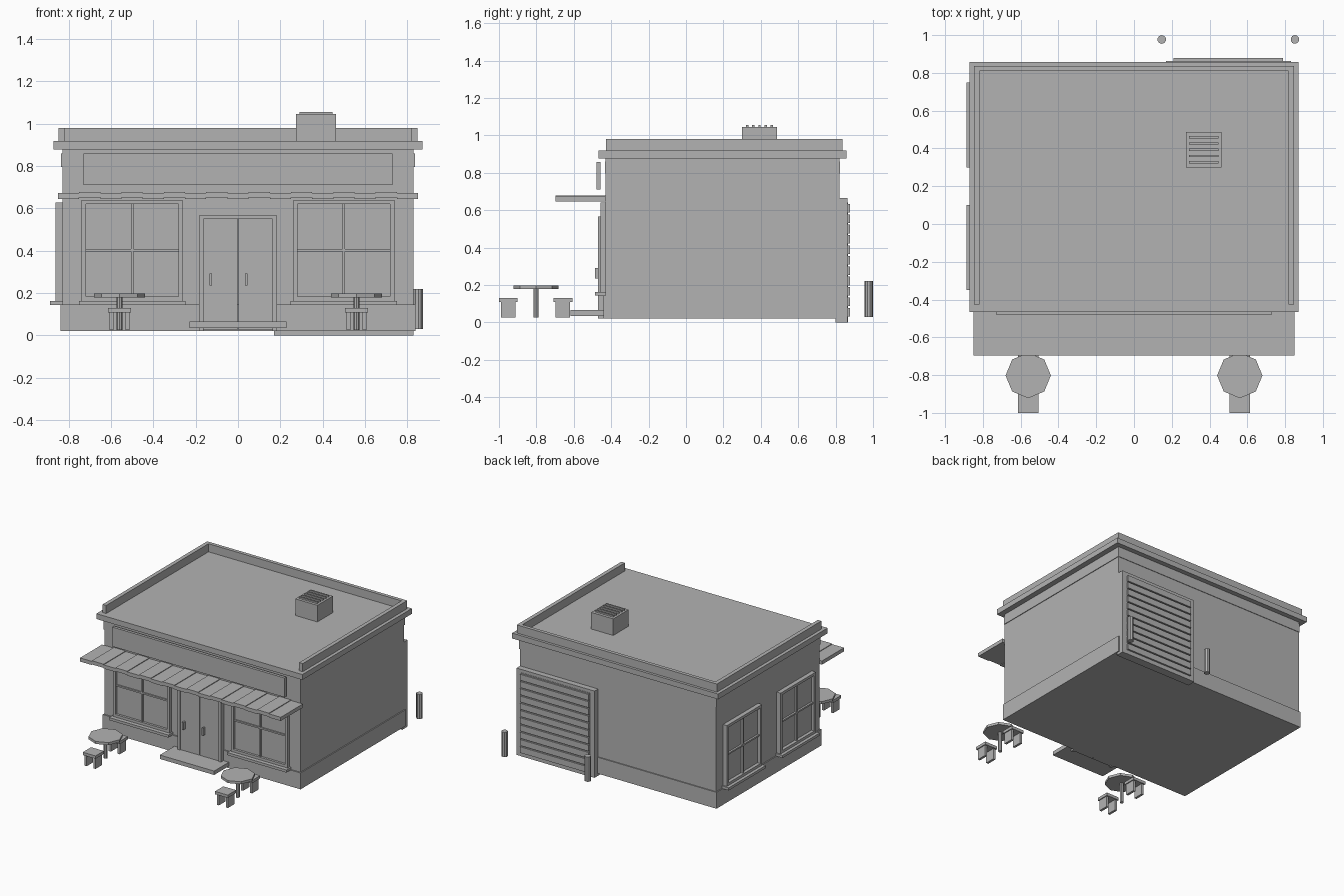
import bpy
from math import pi

cube = bpy.data.objects.get("Cube")
if cube:
    bpy.data.objects.remove(cube, do_unlink=True)

grey = bpy.data.materials.new("plain grey")
grey.use_nodes = True
colour = (0.45, 0.45, 0.45, 1)
grey.diffuse_color = colour
grey.node_tree.nodes["Principled BSDF"].inputs["Base Color"].default_value = colour


def box(name, x, y, z):
    """Box from (min, max) pairs on each axis."""
    bpy.ops.mesh.primitive_cube_add(size=1, location=[sum(p) / 2 for p in (x, y, z)])
    ob = bpy.context.object
    ob.name = name
    ob.scale = [p[1] - p[0] for p in (x, y, z)]
    bpy.ops.object.transform_apply(location=False, rotation=False, scale=True)
    ob.data.materials.append(grey)
    return ob


def post(name, x, y, z, radius, sides=8):
    """Upright prism between two heights."""
    bpy.ops.mesh.primitive_cylinder_add(vertices=sides, radius=radius, depth=z[1] - z[0],
                                        location=(x, y, sum(z) / 2))
    ob = bpy.context.object
    ob.name = name
    ob.data.materials.append(grey)
    return ob


def around(c, half):
    return (c - half, c + half)


# Building shell
FRONT, BACK, SIDE = -0.43, 0.82, 0.83
box("plinth", around(0, 0.838), (-0.44, 0.828), (0.02, 0.145))
box("walls", around(0, SIDE), (FRONT, BACK), (0.1, 0.9))
box("wall_band", around(0, 0.835), (-0.434, 0.824), (0.795, 0.86))
box("cornice_roof", around(0, 0.872), (-0.467, 0.857), (0.877, 0.918))

# Parapet, open at the front
box("parapet_back", around(0, 0.847), (0.81, 0.837), (0.91, 0.98))
for name, s in (("left", 1), ("right", -1)):
    box("parapet_" + name, around(s * 0.832, 0.015), (-0.427, 0.811), (0.91, 0.98))

# Roof vent with ribs on top
box("roof_vent", (0.275, 0.462), (0.3, 0.487), (0.91, 1.045))
for i in range(5):
    box("vent_rib", (0.29, 0.447), around(0.327 + i * 0.033, 0.006), (1.04, 1.056))

# Sign board
box("sign_board", around(0, 0.73), (-0.479, -0.457), (0.71, 0.858))

# Awning of alternating slats
for i in range(17):
    lift = 0.005 * (i % 2)
    box("awning_slat", around((i - 8) * 0.1, 0.05), (-0.697, FRONT),
        (0.645 + lift, 0.673 + lift))


def window(name, centre, half, z, depth, rotate, origin):
    """Framed four-pane window built facing -y, then turned and placed."""
    parts = [box(name + "_glass", around(0, half), (-0.008, 0.02), z)]
    f = 0.02
    for s in (-1, 1):
        parts.append(box(name + "_jamb", around(s * (half - f / 2), f / 2), (-depth, 0), z))
    for low in (z[0], z[1] - f):
        parts.append(box(name + "_rail", around(0, half - f), (-depth, 0), (low, low + f)))
    mid = sum(z) / 2
    parts.append(box(name + "_mullion", around(0, 0.006), (-depth * 0.7, 0), z))
    parts.append(box(name + "_crossbar", around(0, half - f), (-depth * 0.7, 0), around(mid, 0.006)))
    parts.append(box(name + "_sill", around(0, half + 0.012), (-0.057, 0), (0.143, 0.163)))
    bpy.ops.object.select_all(action='DESELECT')
    for p in parts:
        p.select_set(True)
    bpy.context.view_layer.objects.active = parts[0]
    bpy.ops.object.join()
    ob = bpy.context.object
    ob.name = name
    # Put the pivot on the wall plane before turning
    bpy.ops.object.transform_apply(location=True, rotation=False, scale=False)
    ob.rotation_euler.z = rotate
    ob.location = origin


for s in (-1, 1):
    window("front_window", 0, 0.239, (0.163, 0.64), 0.026, 0, (s * 0.5, FRONT, 0))
for y in (0.525, -0.125):
    window("side_window", 0, 0.213, (0.163, 0.628), 0.033, -pi / 2, (-SIDE, y, 0))

# Double entrance door with frame, handles and step
for s in (-1, 1):
    box("door_jamb", around(s * 0.173, 0.011), (-0.47, FRONT), (0.02, 0.565))
    box("door_leaf", around(s * 0.082, 0.0805), (-0.462, FRONT), (0.025, 0.55))
box("door_head", around(0, 0.184), (-0.47, FRONT), (0.55, 0.565))
for x in (-0.128, 0.038):
    box("door_handle", around(x, 0.006), (-0.487, -0.46), (0.235, 0.292))
box("door_step", around(0, 0.23), (-0.617, FRONT), (0.035, 0.065))

# Roller door at the back
for x in (0.19, 0.81):
    box("roller_jamb", around(x, 0.02), (0.8, 0.863), (0, 0.664))
box("roller_head", (0.21, 0.79), (0.8, 0.863), (0.64, 0.664))
box("roller_panel", (0.21, 0.79), (0.8, 0.865), (0, 0.64))
for i in range(11):
    z = 0.032 + i * 0.0555
    box("roller_slat", (0.21, 0.79), (0.82, 0.878), (z, z + 0.046))

# Bollards beside the roller door
for x in (0.147, 0.852):
    post("bollard", x, 0.977, (0.03, 0.22), 0.023, 10)

# Outdoor tables with two stools each
for x in (-0.56, 0.56):
    post("table_top", x, -0.802, (0.178, 0.197), 0.12)
    post("table_leg", x, -0.802, (0.025, 0.18), 0.014)
    for y in (-0.95, -0.658):
        box("stool_seat", around(x, 0.054), around(y, 0.05), (0.108, 0.13))
        for s in (-1, 1):
            box("stool_leg", around(x + s * 0.038, 0.009), around(y, 0.039), (0.025, 0.11))
